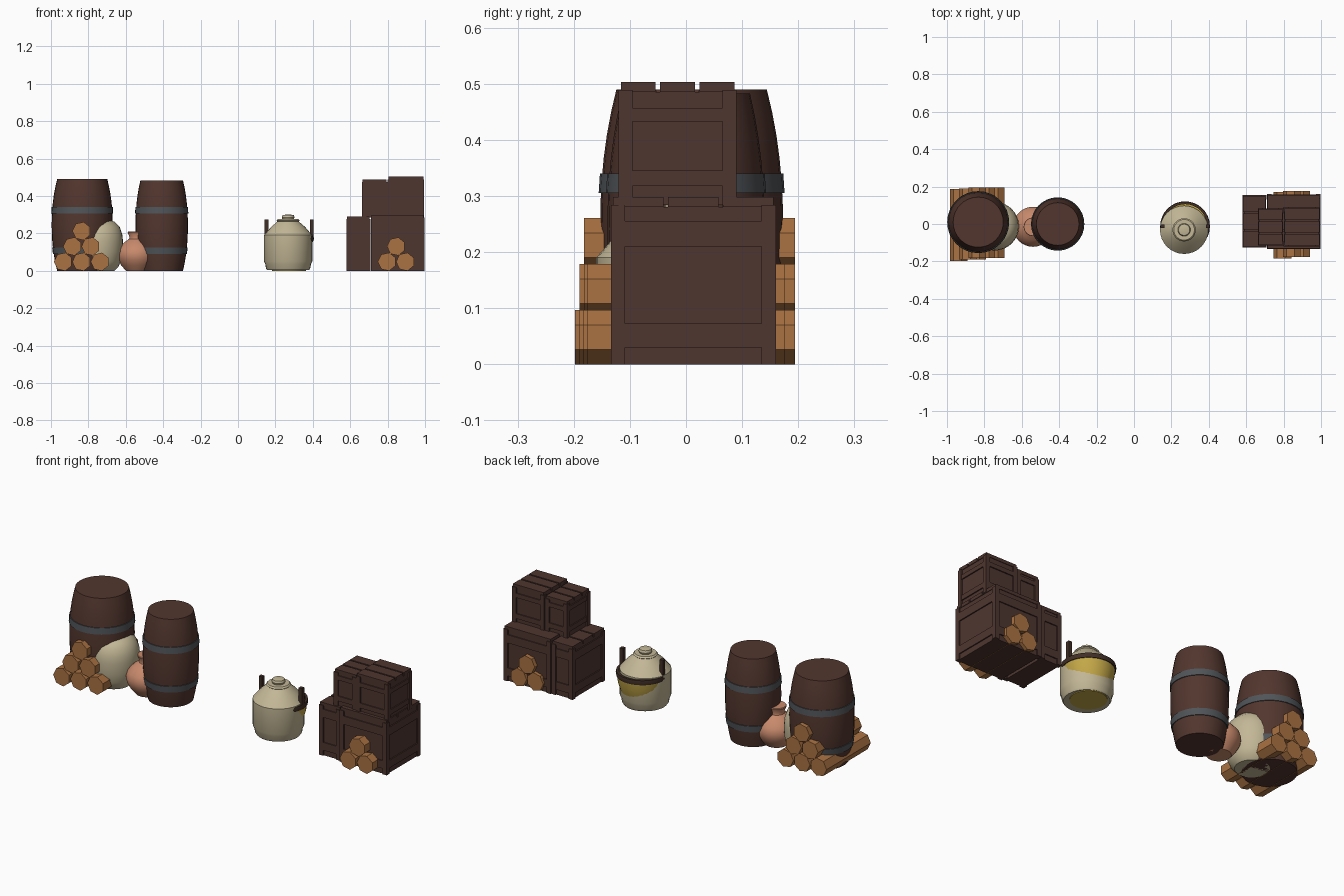
import bpy, bmesh, math
from mathutils import Matrix, Vector

if bpy.data.objects.get("Cube"):
    bpy.data.objects.remove(bpy.data.objects["Cube"], do_unlink=True)


def material(name, rgb):
    lin = [((c / 255 + 0.055) / 1.055) ** 2.4 for c in rgb] + [1]
    m = bpy.data.materials.new(name)
    m.use_nodes = True
    m.diffuse_color = lin
    m.node_tree.nodes["Principled BSDF"].inputs["Base Color"].default_value = lin
    return m


BARREL = material("barrel_wood", (82, 54, 46))
CRATE = material("crate_wood", (78, 54, 47))
IRON = material("iron_grey", (80, 84, 88))
LOG = material("log_wood", (170, 114, 66))
CREAM = material("cream_clay", (195, 183, 150))
TERRA = material("terracotta", (200, 138, 108))
BRASS = material("brass_yellow", (196, 168, 72))
DARK = material("dark_brown", (64, 46, 38))


def finish(name, bm, mat, smooth=False):
    bmesh.ops.recalc_face_normals(bm, faces=bm.faces)
    me = bpy.data.meshes.new(name)
    bm.to_mesh(me)
    bm.free()
    ob = bpy.data.objects.new(name, me)
    bpy.context.collection.objects.link(ob)
    me.materials.append(mat)
    if smooth:
        bpy.ops.object.select_all(action='DESELECT')
        bpy.context.view_layer.objects.active = ob
        ob.select_set(True)
        bpy.ops.object.shade_smooth_by_angle(angle=math.radians(35))
    return ob


def lathe(name, x, y, profile, mat, segs=32, closed=False):
    """Revolve (radius, height) points; open profiles are capped."""
    bm = bmesh.new()
    rings = [[bm.verts.new((x + r * math.cos(a), y + r * math.sin(a), z))
              for a in (math.tau * i / segs for i in range(segs))]
             for r, z in profile]
    pairs = list(zip(rings, rings[1:]))
    if closed:
        pairs.append((rings[-1], rings[0]))
    else:
        bm.faces.new(rings[0])
        bm.faces.new(rings[-1])
    for a, b in pairs:
        for i in range(segs):
            j = (i + 1) % segs
            bm.faces.new((a[i], a[j], b[j], b[i]))
    return finish(name, bm, mat, True)


def add_box(bm, x0, x1, y0, y1, z0, z1):
    centre = Vector((x0 + x1, y0 + y1, z0 + z1)) / 2
    size = Matrix.Diagonal((x1 - x0, y1 - y0, z1 - z0, 1))
    bmesh.ops.create_cube(bm, size=1, matrix=Matrix.Translation(centre) @ size)


# Barrels with two iron hoops each
def barrel(name, x, y, r_end, r_mid, h):
    def radius(z):
        return r_end + (r_mid - r_end) * (1 - abs(2 * z / h - 1) ** 2.2)
    prof = [(radius(h * i / 12), h * i / 12) for i in range(13)]
    lathe(name, x, y, prof, BARREL)
    for label, z0, z1 in (("lower", 0.09, 0.125), ("upper", 0.305, 0.34)):
        a, b = radius(z0), radius(z1)
        lathe(f"{name}_{label}_hoop", x, y,
              [(a - .01, z0), (a + .004, z0), (b + .004, z1), (b - .01, z1)],
              IRON, closed=True)


barrel("large_barrel", -0.833, 0.01, 0.134, 0.163, 0.49)
barrel("small_barrel", -0.408, 0.0, 0.114, 0.14, 0.483)

# Clay vessels
lathe("cream_vase", -0.745, -0.012,
      [(.085, 0), (.105, .02), (.118, .05), (.128, .10), (.13, .16), (.126, .195),
       (.112, .235), (.085, .262), (.05, .275)], CREAM)
lathe("terracotta_pot", -0.54, -0.015,
      [(.06, 0), (.085, .03), (.102, .06), (.107, .09), (.098, .12), (.07, .15),
       (.042, .17), (.04, .18), (.05, .205), (.048, .21)], TERRA)

# Lidded jar
JX, JY = 0.268, -0.031
lathe("cream_jar", JX, JY,
      [(.112, .003), (.118, .012), (.122, .035), (.129, .05), (.129, .19), (.12, .2),
       (.09, .235), (.055, .265)], CREAM)
lathe("jar_lid", JX, JY, [(.055, .262), (.062, .268), (.055, .276)], CREAM)
lathe("jar_knob", JX, JY, [(.03, .274), (.034, .285), (.03, .297), (.015, .3)], CREAM)

# Brass cauldron round the jar, with dark rim and two upright handles
CX, CY = 0.273, -0.012
lathe("brass_cauldron", CX, CY,
      [(.09, 0), (.1, .05), (.113, .09), (.123, .125), (.128, .165)], BRASS)
lathe("cauldron_rim", CX, CY,
      [(.118, .16), (.131, .16), (.133, .172), (.131, .185), (.118, .185)],
      DARK, closed=True)
for side, name in ((-1, "right_handle"), (1, "left_handle")):
    bm = bmesh.new()
    hx = CX + side * .121
    add_box(bm, hx - .01, hx + .01, CY - .01, CY + .01, .165, .275)
    finish(name, bm, DARK)


# Framed crates with slatted lids
def crate(name, x0, x1, y0, y1, z0, z1, rails, post=.025, lid=.014, rec=.007):
    bm = bmesh.new()
    add_box(bm, x0 + rec, x1 - rec, y0 + rec, y1 - rec, z0, z1 - .004)
    for px in (x0, x1 - post):
        for py in (y0, y1 - post):
            add_box(bm, px, px + post, py, py + post, z0, z1)
    for r0, r1 in rails:
        add_box(bm, x0 + .001, x1 - .001, y0 + .001, y1 - .001, r0, r1)
    step = (y1 - y0) / 3
    for i in range(3):
        add_box(bm, x0 + .004, x1 - .004, y0 + i * step + .004,
                y0 + (i + 1) * step - .004, z1 - .004, z1 + lid)
    return finish(name, bm, CRATE)


low_rails = [(.03, .073), (.21, .255)]
top_rails = [(.318, .345), (.433, .457)]
crate("lower_wide_crate", .71, .997, -.134, .16, 0, .284, low_rails)
crate("lower_narrow_crate", .58, .708, -.126, .155, 0, .276, low_rails)
crate("upper_wide_crate", .80, .995, -.12, .09, .284, .489, top_rails)
crate("upper_narrow_crate", .662, .798, -.115, .085, .284, .474, top_rails)


# Stacked logs lying front to back
def log(name, x, z, y0, y1, r=.05, sides=7, turn=0.0):
    bm = bmesh.new()
    spin = Matrix.Rotation(math.pi / 2, 4, 'X') @ Matrix.Rotation(turn, 4, 'Z')
    bmesh.ops.create_cone(bm, cap_ends=True, segments=sides, radius1=r, radius2=r,
                          depth=y1 - y0,
                          matrix=Matrix.Translation((x, (y0 + y1) / 2, z)) @ spin)
    finish(name, bm, LOG)


def pile(name, x, rows, half):
    for row in range(rows):
        count = rows - row
        for i in range(count):
            shift = .008 * ((i + row) % 3 - 1)
            log(f"{name}_log_{row}_{i}", x + (i - (count - 1) / 2) * .098,
                .048 + row * .082, -half + shift, half + shift * .5,
                turn=-math.pi / 2 + math.pi / 7)


pile("barrel_pile", -0.836, 3, .19)
pile("crate_pile", 0.846, 2, .176)
